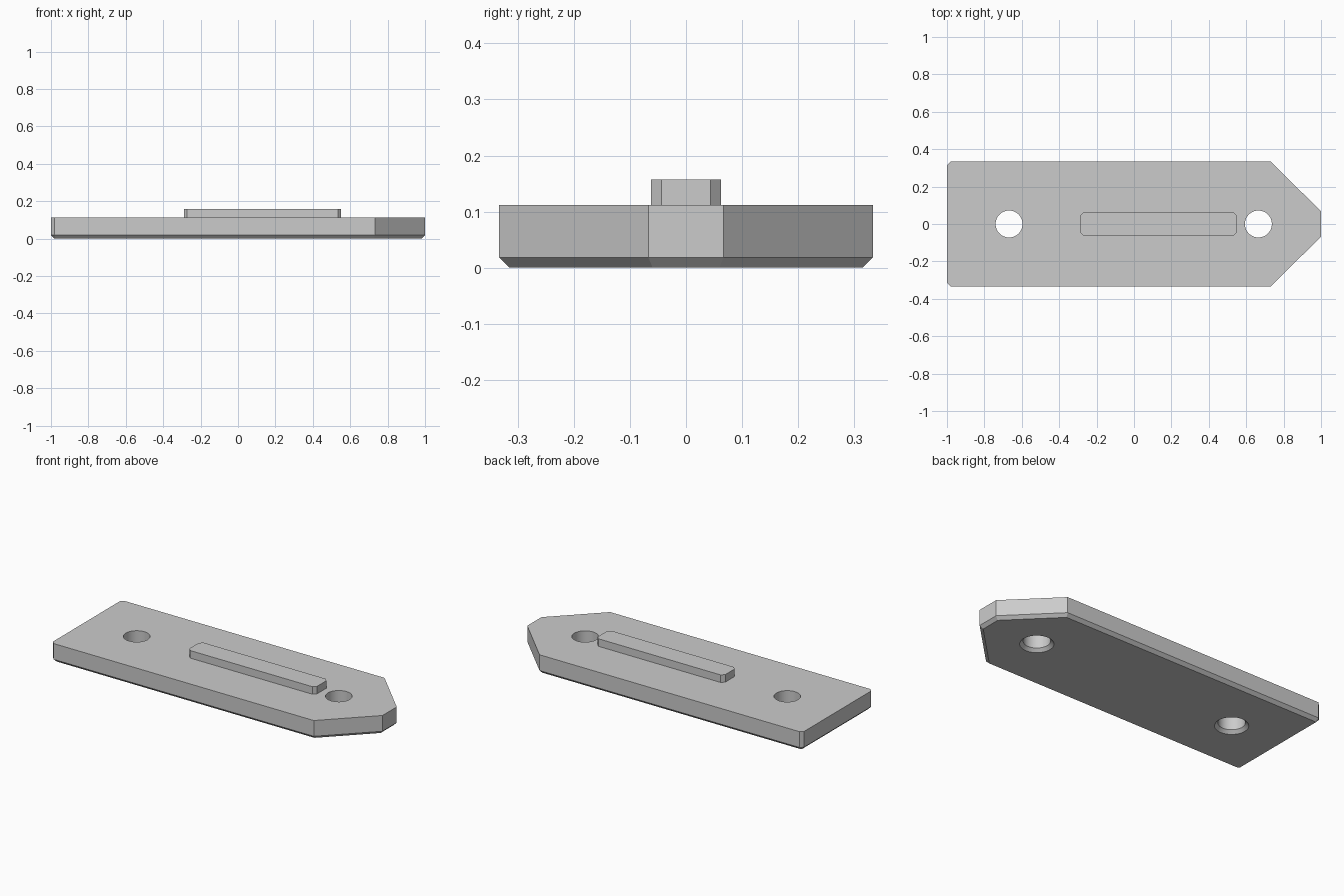
import bpy
import bmesh
from math import radians
from mathutils import Matrix

if "Cube" in bpy.data.objects:
    bpy.data.objects.remove(bpy.data.objects["Cube"])

TOP = 0.112        # top of the plate
CHAMFER = 0.018    # bottom edge and corner chamfers
RAIL_TOP = 0.157
HOLE_R = 0.072

grey = bpy.data.materials.new("light_grey")
grey.use_nodes = True
colour = (0.6, 0.6, 0.6, 1)
grey.diffuse_color = colour
grey.node_tree.nodes["Principled BSDF"].inputs["Base Color"].default_value = colour


def to_object(name, bm):
    bmesh.ops.recalc_face_normals(bm, faces=bm.faces)
    mesh = bpy.data.meshes.new(name)
    bm.to_mesh(mesh)
    bm.free()
    mesh.materials.append(grey)
    obj = bpy.data.objects.new(name, mesh)
    bpy.context.collection.objects.link(obj)
    return obj


def prism(half, z0, z1):
    """Extrude an outline mirrored in y; return the bmesh and its bottom face."""
    outline = half + [(x, -y) for x, y in reversed(half)]
    bm = bmesh.new()
    bottom = bm.faces.new([bm.verts.new((x, y, z0)) for x, y in outline])
    bottom.normal_update()
    if bottom.normal.z > 0:
        bottom.normal_flip()
    copy = bmesh.ops.duplicate(bm, geom=bm.faces[:] + bm.edges[:] + bm.verts[:])
    top = [g for g in copy["geom"] if isinstance(g, bmesh.types.BMFace)][0]
    bmesh.ops.translate(bm, verts=top.verts, vec=(0, 0, z1 - z0))
    low_edges = list(bottom.edges)
    bmesh.ops.bridge_loops(bm, edges=low_edges + list(top.edges))
    bmesh.ops.recalc_face_normals(bm, faces=bm.faces)
    return bm, bottom


# Plate: pointed at the right end, chamfered around the underside
bm, bottom = prism([(-1, 0.333 - CHAMFER), (-1 + CHAMFER, 0.333),
                    (0.733, 0.333), (1, 0.067)], CHAMFER, TOP)
bmesh.ops.inset_region(bm, faces=[bottom], thickness=CHAMFER, use_even_offset=True)
for v in bottom.verts:
    v.co.z = 0
plate = to_object("plate", bm)

# Screw holes, countersunk from below
for side, x in (("left", 0.665), ("right", -0.668)):
    bm = bmesh.new()
    rings = [(HOLE_R + 2 * CHAMFER, -CHAMFER), (HOLE_R, CHAMFER), (HOLE_R, TOP + 0.05)]
    loops = []
    for radius, z in rings:
        ring = bmesh.ops.create_circle(bm, segments=64, radius=radius,
                                       matrix=Matrix.Translation((x, 0, z)))["verts"]
        loops.append(ring)
    for low, high in zip(loops, loops[1:]):
        for i in range(len(low)):
            j = (i + 1) % len(low)
            bm.faces.new((low[i], low[j], high[j], high[i]))
    bm.faces.new(loops[0])
    bm.faces.new(loops[-1])
    cutter = to_object(side + "_hole_cutter", bm)
    cutter.hide_render = True
    cut = plate.modifiers.new(side + "_hole", "BOOLEAN")
    cut.operation = "DIFFERENCE"
    cut.solver = "EXACT"
    cut.object = cutter
    bpy.context.view_layer.objects.active = plate
    bpy.ops.object.modifier_apply(modifier=cut.name)
    bpy.data.objects.remove(cutter)

# Raised rail with clipped corners
bm, _ = prism([(-0.29, 0.062 - CHAMFER), (-0.29 + CHAMFER, 0.062),
               (0.552 - CHAMFER, 0.062), (0.552, 0.062 - CHAMFER)],
              TOP - 0.01, RAIL_TOP)
rail = to_object("rail", bm)

# Round hole walls stay smooth, all other edges sharp
bpy.ops.object.select_all(action="DESELECT")
for obj in (plate, rail):
    obj.select_set(True)
bpy.context.view_layer.objects.active = plate
bpy.ops.object.shade_smooth_by_angle(angle=radians(20))
